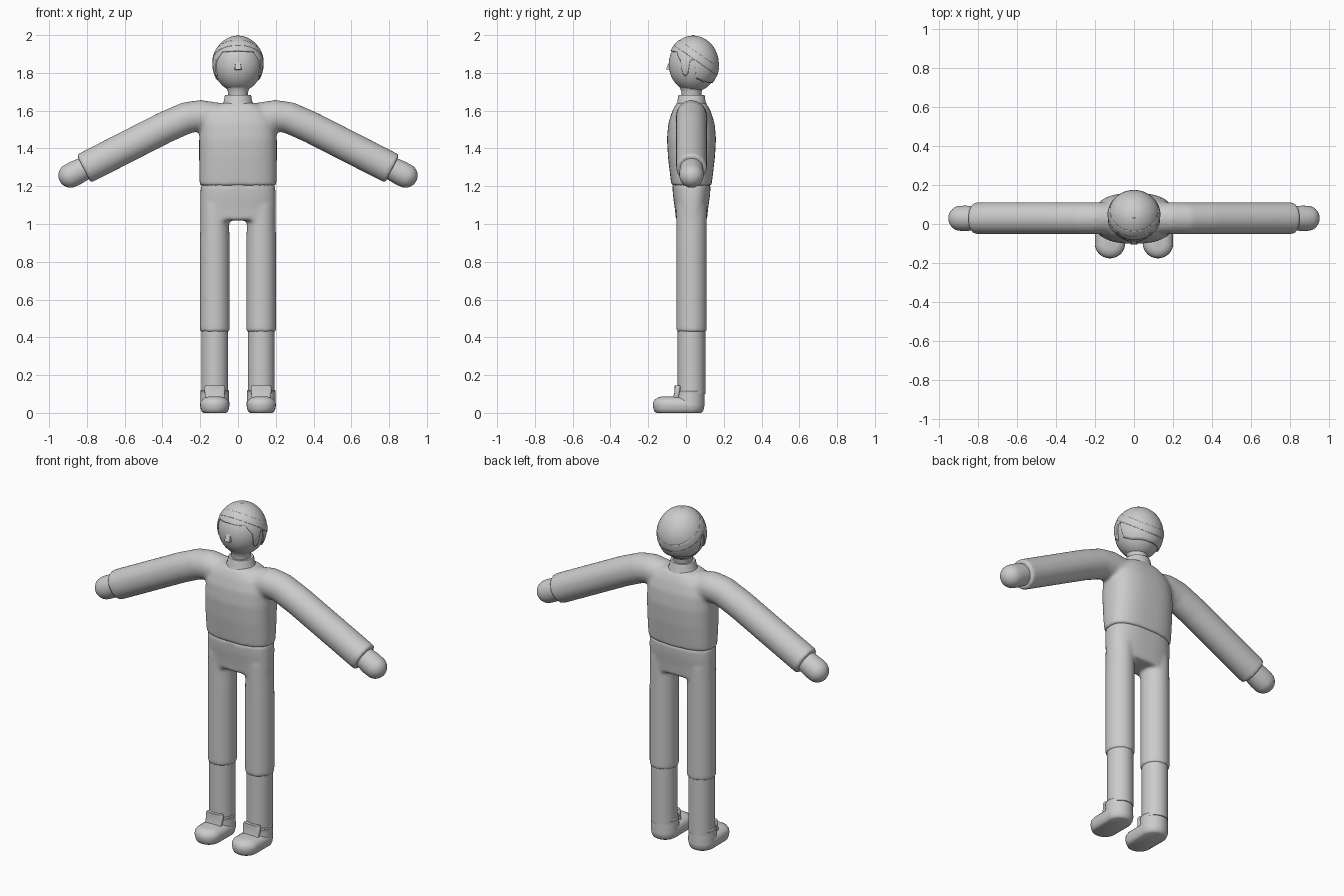
import bpy, bmesh, math
from mathutils import Vector

if "Cube" in bpy.data.objects:
    bpy.data.objects.remove(bpy.data.objects["Cube"])

X, Y, Z = Vector((1, 0, 0)), Vector((0, 1, 0)), Vector((0, 0, 1))
CY = 0.029  # depth axis shared by body, limbs and neck


def ring(c, u, v, a, b, e=2.0, n=40):
    """Superellipse section around c in the plane u, v."""
    pts = []
    for i in range(n):
        t = 2 * math.pi * i / n
        co, si = math.cos(t), math.sin(t)
        pts.append(Vector(c) + u * a * math.copysign(abs(co) ** (2 / e), co)
                   + v * b * math.copysign(abs(si) ** (2 / e), si))
    return pts


def loft(bm, rings, caps=True):
    rows = [[bm.verts.new(p) for p in r] for r in rings]
    n = len(rows[0])
    for r0, r1 in zip(rows, rows[1:]):
        for i in range(n):
            bm.faces.new((r0[i], r0[(i + 1) % n], r1[(i + 1) % n], r1[i]))
    if caps:
        bm.faces.new(rows[0][::-1])
        bm.faces.new(rows[-1])


def column(bm, sections, x=0.0, y=CY, e=2.0):
    """Upright loft from (z, half width, half depth) sections."""
    loft(bm, [ring((x, y, z), X, Y, a, b, e) for z, a, b in sections])


def finish(name, bm, mirror=False, angle=40):
    bmesh.ops.recalc_face_normals(bm, faces=bm.faces[:])
    me = bpy.data.meshes.new(name)
    bm.to_mesh(me)
    bm.free()
    me.shade_smooth()
    me.set_sharp_from_angle(angle=math.radians(angle))
    ob = bpy.data.objects.new(name, me)
    bpy.context.collection.objects.link(ob)
    if mirror:
        ob.modifiers.new("mirror", 'MIRROR').use_axis[0] = True
    return ob


def melt(ob, size=0.009, repeat=14):
    """Fuse overlapping volumes into one soft skin."""
    r = ob.modifiers.new("fuse", 'REMESH')
    r.mode, r.voxel_size, r.use_smooth_shade = 'VOXEL', size, True
    s = ob.modifiers.new("soften", 'SMOOTH')
    s.factor, s.iterations = 0.5, repeat


def ellipsoid(bm, c, r, seg=48, rows=32):
    vs = bmesh.ops.create_uvsphere(bm, u_segments=seg, v_segments=rows, radius=1)["verts"]
    for v in vs:
        v.co = Vector((v.co.x * r[0], v.co.y * r[1], v.co.z * r[2])) + Vector(c)


# sweater: torso fused with both sleeves
bm = bmesh.new()
column(bm, [(1.203, .203, .106), (1.25, .205, .112), (1.35, .206, .124), (1.45, .206, .130),
            (1.53, .200, .123), (1.59, .175, .105), (1.625, .13, .088), (1.642, .09, .072)], e=2.6)
path = [(0.03, 1.545), (0.12, 1.56), (0.2, 1.573), (0.27, 1.563), (0.386, 1.512), (0.817, 1.292)]
for s in (-1, 1):
    rings = []
    for i, (x, z) in enumerate(path):
        p, q = path[max(i - 1, 0)], path[min(i + 1, len(path) - 1)]
        t = Vector((s * (q[0] - p[0]), 0, q[1] - p[1])).normalized()
        rings.append(ring((s * x, CY, z), Y, t.cross(Y), .082, .084))
    loft(bm, rings)
melt(finish("sweater", bm))

# collar and neck
bm = bmesh.new()
column(bm, [(1.60, .10, .09), (1.635, .083, .08), (1.65, .074, .074), (1.675, .071, .071),
            (1.683, .067, .067), (1.683, .05, .05)])
finish("collar", bm)
bm = bmesh.new()
column(bm, [(1.62, .054, .054), (1.70, .054, .054), (1.72, .06, .06), (1.76, .09, .09)])
finish("neck", bm)

# trousers: hips fused with both legs
bm = bmesh.new()
column(bm, [(1.018, .198, .082), (1.08, .201, .088), (1.15, .2, .098), (1.212, .196, .102)], e=2.6)
for s in (-1, 1):
    column(bm, [(.428, .079, .081), (.9, .079, .081), (1.1, .075, .081)], x=s * .123)
melt(finish("trousers", bm))

# lower legs
bm = bmesh.new()
column(bm, [(.1, .071, .073), (.45, .071, .073)], x=.123)
finish("lower_leg", bm, True)

# hands as rounded mitts along the sleeve axis
bm = bmesh.new()
d = Vector((.89, 0, -.456)).normalized()
start = Vector((.79, CY, 1.306))
prof = [(0, .06), (.04, .062), (.08, .065), (.11, .064)]
prof += [(.11 + .063 * math.sin(a), .064 * math.cos(a))
         for a in [math.radians(k) for k in range(12, 85, 12)] + [math.radians(88)]]
loft(bm, [ring(start + d * t, Y, d.cross(Y), r, r) for t, r in prof])
finish("hand", bm, True)

# shoes: round-ended outline stacked from sole to instep
bm = bmesh.new()
rings = []
for z, inset in [(0, .02), (.006, .010), (.02, .004), (.04, 0), (.058, .002),
                 (.072, .012), (.081, .027), (.086, .045)]:
    pts = ring((.123, .02, z), X, Y, .078 - inset, .078 - inset)
    for p in pts:
        if p.y < .02 - 1e-5:
            p.y -= .118
    rings.append(pts)
loft(bm, rings)
finish("shoe", bm, True)
bm = bmesh.new()
column(bm, [(.04, .077, .077), (.095, .076, .076), (.108, .074, .075), (.116, .076, .077),
            (.122, .072, .073)], x=.123, y=.021)
finish("shoe_ankle", bm, True)
bm = bmesh.new()
loft(bm, [ring((.123, y, z), X, Y, a, .016, e=3.5) for y, z, a in
          [(-.055, .07, .05), (-.046, .105, .053), (-.044, .135, .055), (-.044, .145, .048)]])
finish("shoe_tongue", bm, True)

# head
HC, HR = Vector((0, .038, 1.845)), (.129, .129, .146)
bm = bmesh.new()
ellipsoid(bm, HC, HR)
finish("head", bm)

# nose wedge
bm = bmesh.new()
nose = [bm.verts.new(p) for p in [(-.021, -.07, 1.815), (.021, -.07, 1.815), (.017, -.106, 1.818),
                                  (-.017, -.106, 1.818), (-.008, -.07, 1.905), (.008, -.07, 1.905)]]
for f in [(0, 1, 2, 3), (3, 2, 5, 4), (0, 3, 4), (1, 5, 2), (0, 4, 5, 1)]:
    bm.faces.new([nose[i] for i in f])
finish("nose", bm, angle=20)

# hair: dome whose lower edge follows fringe, sideburns, ear notch and nape
edge = [(0, 1.918), (45, 1.912), (53, 1.885), (60, 1.865), (64, 1.795), (70, 1.780), (78, 1.797),
        (83, 1.868), (93, 1.870), (97, 1.770), (120, 1.752), (181, 1.745)]


def hairline(a):
    for (a0, z0), (a1, z1) in zip(edge, edge[1:]):
        if a0 <= a <= a1:
            return z0 + (z1 - z0) * (a - a0) / (a1 - a0)


bm = bmesh.new()
N, M = 144, 20
rings = []
for j in range(M + 1):
    row = []
    for i in range(N):
        az = 360 * i / N
        z = hairline(min(az, 360 - az))
        t = math.acos((z - HC.z) / .152) * max(j, .05) / M
        w = math.radians(az)
        row.append(HC + Vector((.136 * math.sin(t) * math.sin(w),
                                -.136 * math.sin(t) * math.cos(w), .152 * math.cos(t))))
    rings.append(row)
loft(bm, rings, caps=False)
bm.faces.new([v for v in bm.verts][:N])
ob = finish("hair", bm)
m = ob.modifiers.new("thickness", 'SOLIDIFY')
m.thickness, m.offset = .012, -1

# tilted band round the head
bm = bmesh.new()
ellipsoid(bm, HC, (.1375, .1375, .1535), 64, 48)
n = Vector((0, .572, .82))
for off, sign in ((0, 1), (-.039, -1)):
    bmesh.ops.bisect_plane(bm, geom=bm.verts[:] + bm.edges[:] + bm.faces[:],
                           plane_co=Vector((0, -.03, 1.97)) + n * off,
                           plane_no=n * sign, clear_outer=True)
m = finish("head_band", bm).modifiers.new("thickness", 'SOLIDIFY')
m.thickness, m.offset = .006, -1

# crown button
bm = bmesh.new()
ellipsoid(bm, HC + Z * .152, (.009, .009, .003), 16, 8)
finish("crown_button", bm)
